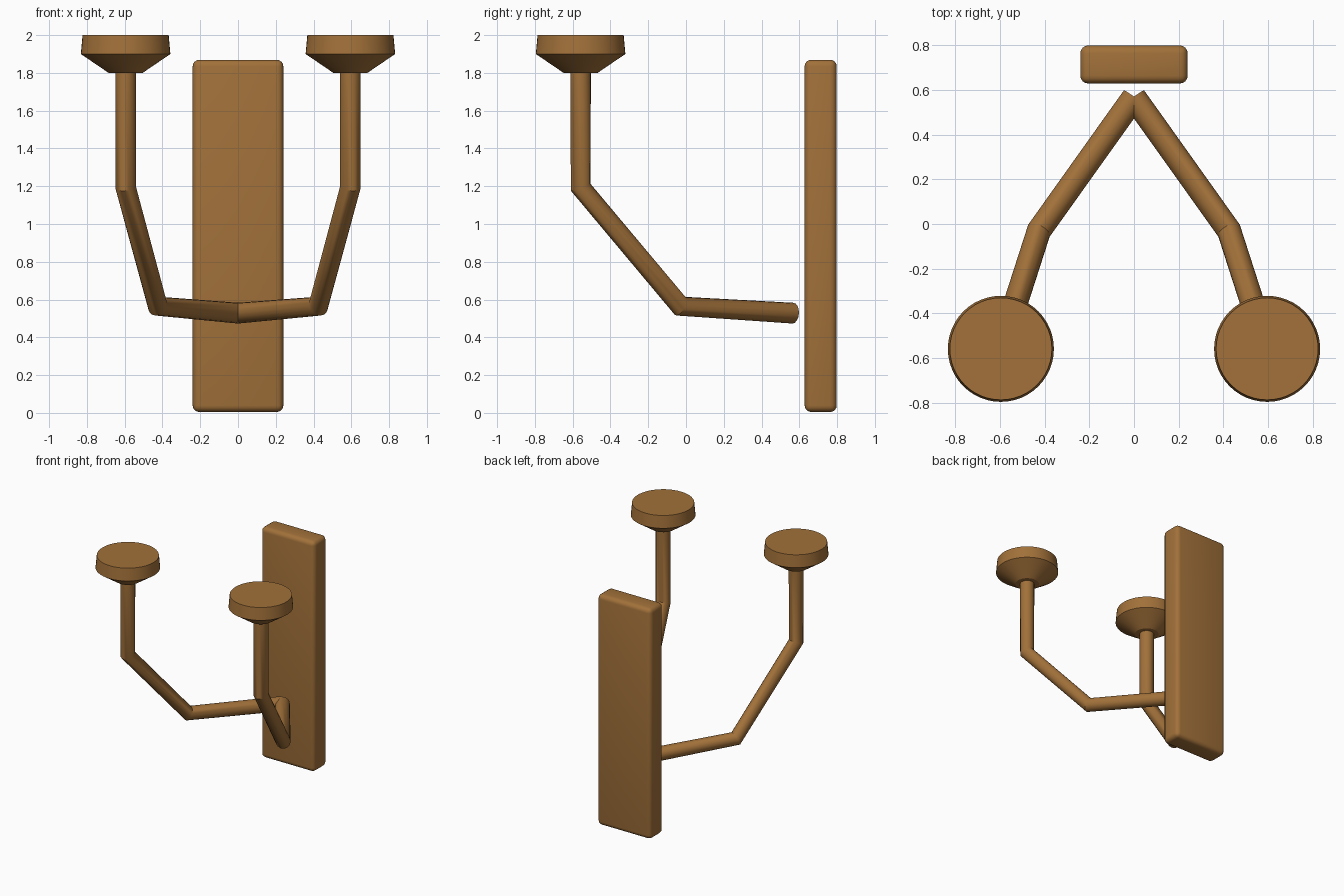
import bpy, bmesh
from math import radians, cos, sin, tau

cube = bpy.data.objects.get("Cube")
if cube:
    bpy.data.objects.remove(cube, do_unlink=True)

wood = bpy.data.materials.new("brown wood")
wood.use_nodes = True
colour = (0.36, 0.165, 0.042, 1)
wood.diffuse_color = colour
wood.node_tree.nodes["Principled BSDF"].inputs["Base Color"].default_value = colour


def activate(ob):
    bpy.ops.object.select_all(action="DESELECT")
    ob.select_set(True)
    bpy.context.view_layer.objects.active = ob


def add(name, data):
    data.materials.append(wood)
    ob = bpy.data.objects.new(name, data)
    bpy.context.collection.objects.link(ob)
    activate(ob)
    return ob


def back_plate():
    bpy.ops.mesh.primitive_cube_add(size=1, location=(0, 0.713, 0.937))
    ob = bpy.context.object
    ob.name = "back_plate"
    ob.scale = (0.48, 0.17, 1.865)
    bpy.ops.object.transform_apply(location=False, rotation=False)
    ob.data.materials.append(wood)
    bevel = ob.modifiers.new("rounded edges", "BEVEL")
    bevel.width = 0.035
    bevel.segments = 4
    bpy.ops.object.modifier_apply(modifier=bevel.name)
    bpy.ops.object.shade_smooth_by_angle(angle=radians(30))


def arm(name, side):
    # Round bar bent at two elbows
    path = [(0, 0.566, 0.528), (0.425, -0.03, 0.565),
            (0.595, -0.558, 1.195), (0.595, -0.558, 1.82)]
    curve = bpy.data.curves.new(name, "CURVE")
    curve.dimensions = "3D"
    curve.bevel_depth = 0.055
    curve.bevel_resolution = 6
    curve.use_fill_caps = True
    spline = curve.splines.new("POLY")
    spline.points.add(len(path) - 1)
    for point, (x, y, z) in zip(spline.points, path):
        point.co = (side * x, y, z, 1)
    add(name, curve)
    bpy.ops.object.convert(target="MESH")
    bpy.ops.object.shade_smooth_by_angle(angle=radians(35))


def holder(name, side, sides=48):
    # Flat-topped turned cup on the end of the arm
    bm = bmesh.new()
    rings = []
    for r, z in [(0.09, 1.8), (0.237, 1.9), (0.228, 2.0)]:
        rings.append([bm.verts.new((r * cos(tau * i / sides), r * sin(tau * i / sides), z))
                      for i in range(sides)])
    for low, high in zip(rings, rings[1:]):
        for i in range(sides):
            j = (i + 1) % sides
            bm.faces.new((low[i], low[j], high[j], high[i]))
    bm.faces.new(rings[0][::-1])
    bm.faces.new(rings[-1])
    mesh = bpy.data.meshes.new(name)
    bm.to_mesh(mesh)
    bm.free()
    ob = add(name, mesh)
    ob.location = (side * 0.595, -0.558, 0)
    bpy.ops.object.shade_smooth_by_angle(angle=radians(30))


back_plate()
for label, side in (("left", 1), ("right", -1)):
    arm(label + "_arm", side)
    holder(label + "_holder", side)
